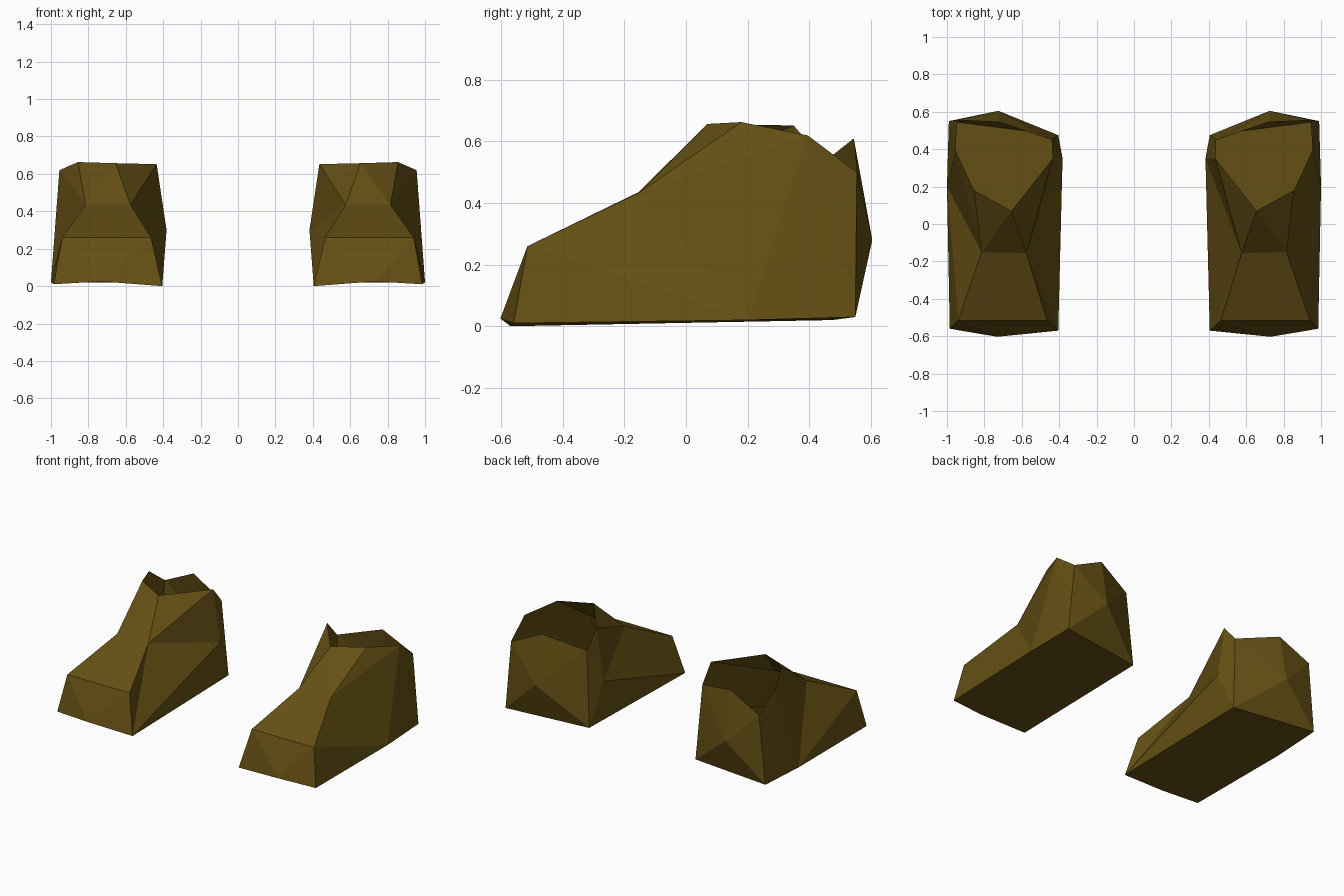
import bpy, bmesh

if "Cube" in bpy.data.objects:
    bpy.data.objects.remove(bpy.data.objects["Cube"])

# Key points of one boot (x > 0 side); the other boot is mirrored
P = {
    # sole outline
    "toe_in": (0.405, -0.57, 0.0), "toe_mid": (0.73, -0.603, 0.025), "toe_out": (0.985, -0.56, 0.01),
    "mid_out": (1.0, 0.20, 0.02), "heel_out": (0.99, 0.55, 0.03), "heel_in": (0.405, 0.475, 0.02),
    # toe cap and instep
    "cap_in": (0.465, -0.515, 0.26), "cap_out": (0.94, -0.515, 0.26),
    "step_in": (0.575, -0.155, 0.435), "step_out": (0.815, -0.15, 0.435),
    # open collar
    "front_in": (0.655, 0.07, 0.657), "front_out": (0.855, 0.18, 0.663),
    "side_out": (0.955, 0.395, 0.62), "rear_out": (0.945, 0.555, 0.50),
    "rear_mid": (0.72, 0.545, 0.61), "rear_in": (0.44, 0.45, 0.535), "side_in": (0.435, 0.35, 0.652),
    # ankle bulge and back of heel
    "ankle_in": (0.382, 0.35, 0.30), "back": (0.725, 0.605, 0.28),
}

FACES = [
    # sole
    "toe_in toe_mid toe_out mid_out heel_out heel_in",
    # toe front
    "toe_in toe_mid cap_in", "toe_mid cap_out cap_in", "toe_mid toe_out cap_out",
    # instep and shin
    "cap_in cap_out step_out step_in", "step_in step_out front_in", "step_out front_out front_in",
    # outer side
    "toe_out mid_out cap_out", "cap_out mid_out step_out", "step_out mid_out side_out",
    "step_out side_out front_out", "mid_out heel_out side_out", "heel_out rear_out side_out",
    # inner side
    "toe_in cap_in step_in", "toe_in step_in ankle_in", "toe_in ankle_in heel_in",
    "step_in front_in side_in", "step_in side_in ankle_in", "ankle_in side_in rear_in",
    "ankle_in rear_in heel_in",
]
# heel fan around the back point
rim = ["heel_in", "heel_out", "rear_out", "rear_mid", "rear_in"]
FACES += [f"{a} {b} back" for a, b in zip(rim, rim[1:] + rim[:1])]

leather = bpy.data.materials.new("brown_leather")
leather.diffuse_color = (0.13, 0.08, 0.007, 1)
leather.use_nodes = True
leather.node_tree.nodes["Principled BSDF"].inputs["Base Color"].default_value = leather.diffuse_color


def boot(name, side):
    bm = bmesh.new()
    v = {k: bm.verts.new((side * x, y, z)) for k, (x, y, z) in P.items()}
    for f in FACES:
        bm.faces.new([v[k] for k in f.split()])
    bmesh.ops.recalc_face_normals(bm, faces=bm.faces[:])
    # the sole must face down
    bm.faces.ensure_lookup_table()
    if bm.faces[0].normal.z > 0:
        bmesh.ops.reverse_faces(bm, faces=bm.faces[:])
    me = bpy.data.meshes.new(name)
    bm.to_mesh(me)
    bm.free()
    me.materials.append(leather)
    bpy.context.collection.objects.link(bpy.data.objects.new(name, me))


boot("right_boot", 1)
boot("left_boot", -1)
